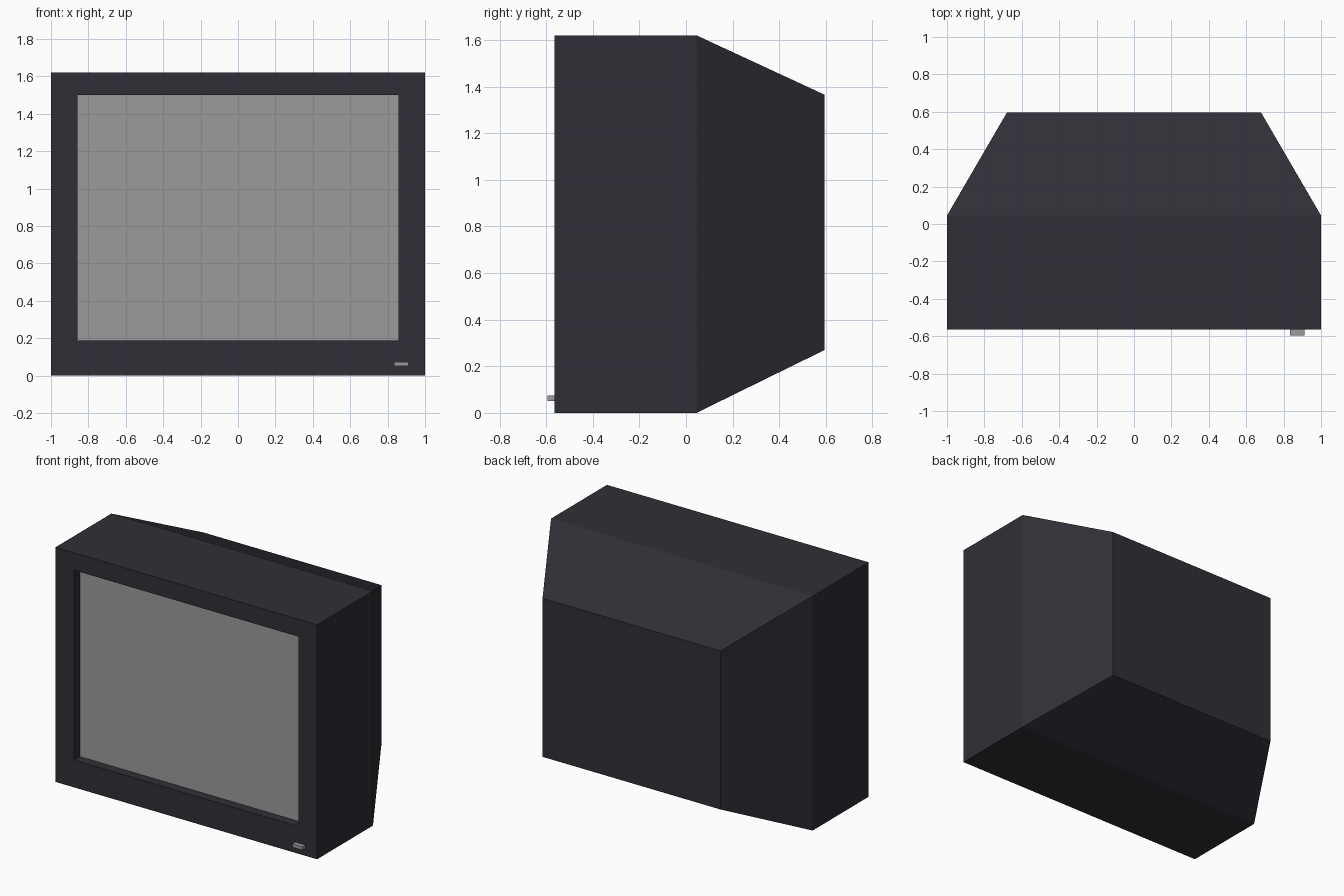
import bpy
import bmesh

cube = bpy.data.objects.get("Cube")
if cube:
    bpy.data.objects.remove(cube, do_unlink=True)


def material(name, colour):
    mat = bpy.data.materials.new(name)
    mat.use_nodes = True
    mat.diffuse_color = (*colour, 1)
    mat.node_tree.nodes["Principled BSDF"].inputs["Base Color"].default_value = (*colour, 1)
    return mat


charcoal = material("charcoal plastic", (0.028, 0.028, 0.037))
grey = material("grey glass", (0.33, 0.33, 0.33))


def finish(name, bm, mats):
    bmesh.ops.recalc_face_normals(bm, faces=bm.faces)
    mesh = bpy.data.meshes.new(name)
    bm.to_mesh(mesh)
    bm.free()
    for mat in mats:
        mesh.materials.append(mat)
    obj = bpy.data.objects.new(name, mesh)
    bpy.context.collection.objects.link(obj)
    return obj


def rectangle(bm, half_width, bottom, top, y):
    corners = [(-half_width, bottom), (half_width, bottom), (half_width, top), (-half_width, top)]
    return [bm.verts.new((x, y, z)) for x, z in corners]


# Cabinet: a chain of rectangles from the tapered back, over the bezel, into the screen recess
bm = bmesh.new()
rings = [rectangle(bm, *r) for r in [
    (0.68, 0.27, 1.365, 0.595),
    (1.0, 0.0, 1.62, 0.045),
    (1.0, 0.0, 1.62, -0.565),
    (0.857, 0.188, 1.5, -0.565),
    (0.857, 0.188, 1.5, -0.5),
]]
bm.faces.new(rings[0])
for a, b in zip(rings, rings[1:]):
    for i in range(4):
        j = (i + 1) % 4
        bm.faces.new((a[i], a[j], b[j], b[i]))

# Screen closes the recess
bm.faces.new(rings[-1]).material_index = 1
finish("television_cabinet", bm, [charcoal, grey])

# Power button on the lower bezel
bm = bmesh.new()
bmesh.ops.create_cube(bm, size=1)
bmesh.ops.scale(bm, verts=bm.verts, vec=(0.078, 0.032, 0.024))
bmesh.ops.translate(bm, verts=bm.verts, vec=(0.872, -0.579, 0.062))
finish("power_button", bm, [grey])
